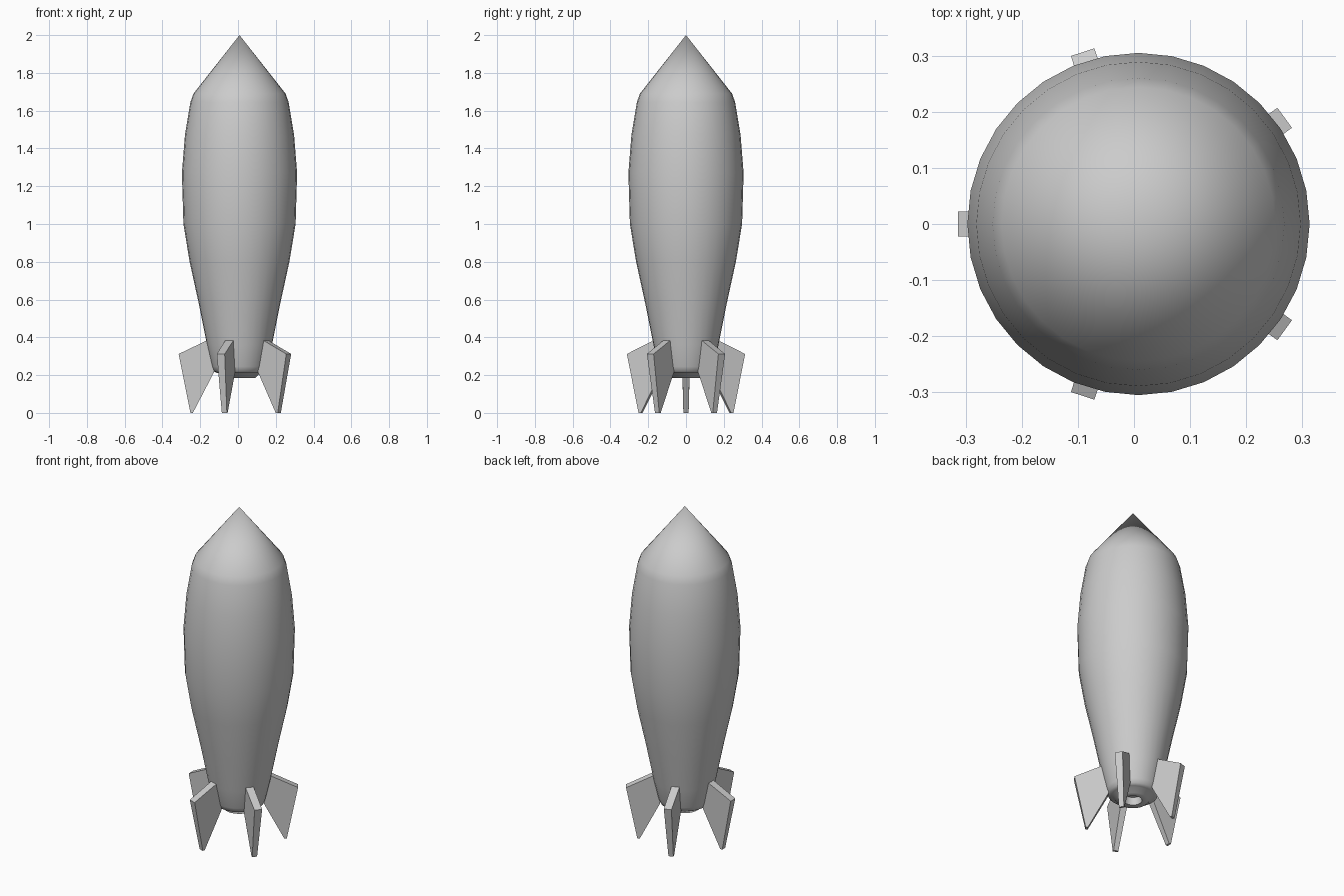
import bpy, bmesh
from math import cos, sin, pi, radians

if "Cube" in bpy.data.objects:
    bpy.data.objects.remove(bpy.data.objects["Cube"])

CX = 0.008  # body axis


def make_object(name, bm, smooth=None):
    bmesh.ops.recalc_face_normals(bm, faces=bm.faces)
    mesh = bpy.data.meshes.new(name)
    bm.to_mesh(mesh)
    bm.free()
    obj = bpy.data.objects.new(name, mesh)
    bpy.context.collection.objects.link(obj)
    if smooth:
        bpy.ops.object.select_all(action='DESELECT')
        obj.select_set(True)
        bpy.context.view_layer.objects.active = obj
        bpy.ops.object.shade_smooth_by_angle(angle=radians(smooth))
    return obj


def lathe(name, profile, sides=32, smooth=50):
    """Revolve (radius, z) points about the body axis."""
    bm = bmesh.new()
    rings = []
    for r, z in profile:
        if r == 0:
            rings.append([bm.verts.new((CX, 0, z))] * sides)
        else:
            rings.append([bm.verts.new((CX + r * cos(2 * pi * i / sides),
                                        r * sin(2 * pi * i / sides), z))
                          for i in range(sides)])
    for a, b in zip(rings, rings[1:]):
        for i in range(sides):
            j = (i + 1) % sides
            bm.faces.new(list(dict.fromkeys((a[i], a[j], b[j], b[i]))))
    return make_object(name, bm, smooth)


# Hull with pointed nose, rounded bottom edge and recessed exhaust
lathe("hull", [
    (0, 2.0), (0.244, 1.69), (0.26, 1.645), (0.289, 1.47), (0.305, 1.27),
    (0.297, 1.0), (0.264, 0.8), (0.216, 0.58), (0.172, 0.36),
    (0.145, 0.245), (0.135, 0.22), (0.118, 0.21),
    (0.108, 0.21), (0.085, 0.185), (0.05, 0.185), (0.045, 0.23), (0, 0.23)])

# Fin outline: (radius, z, half thickness)
FIN = [(0.155, 0.392, 0.023), (0.322, 0.312, 0.022), (0.260, 0.0, 0.014),
       (0.247, 0.0, 0.014), (0.135, 0.215, 0.019)]

# Five fins around the tail
for k in range(5):
    a = pi + k * 2 * pi / 5
    bm = bmesh.new()
    sides = [[bm.verts.new((CX + r * cos(a) - s * t * sin(a),
                            r * sin(a) + s * t * cos(a), z))
              for r, z, t in FIN] for s in (-1, 1)]
    bm.faces.new(sides[0])
    bm.faces.new(sides[1][::-1])
    for i in range(len(FIN)):
        j = (i + 1) % len(FIN)
        bm.faces.new((sides[0][i], sides[0][j], sides[1][j], sides[1][i]))
    make_object(f"fin_{k + 1}", bm)
